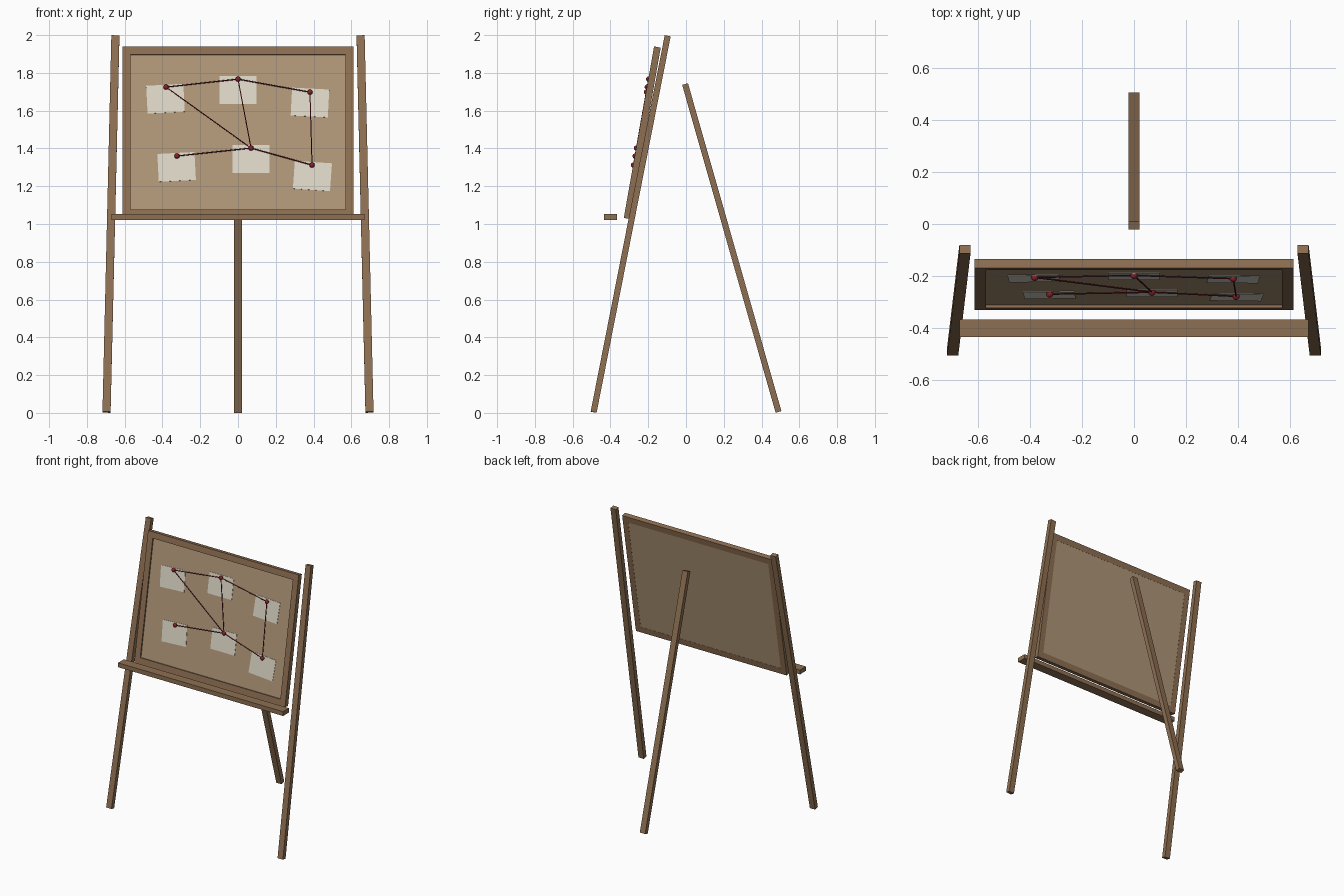
import bpy, bmesh, math
from mathutils import Vector, Matrix

if "Cube" in bpy.data.objects:
    bpy.data.objects.remove(bpy.data.objects["Cube"])


def material(name, rgb):
    m = bpy.data.materials.new(name)
    m.diffuse_color = (*rgb, 1)
    m.use_nodes = True
    m.node_tree.nodes["Principled BSDF"].inputs["Base Color"].default_value = m.diffuse_color
    return m


WOOD = material("wood", (0.27, 0.16, 0.085))
CORK = material("cork", (0.43, 0.31, 0.19))
PAPER = material("paper", (0.72, 0.68, 0.56))
PIN = material("pin_red", (0.25, 0.015, 0.02))
STRING = material("string_red", (0.12, 0.01, 0.015))

# Board space: x right, y depth (front is -y), z up the board
BOARD = Matrix.Translation((0, -0.2315, 1.483)) @ Matrix.Rotation(math.radians(-10), 4, 'X')


def finish(name, bm, mat, matrix=Matrix()):
    bmesh.ops.recalc_face_normals(bm, faces=bm.faces)
    bm.transform(matrix)
    me = bpy.data.meshes.new(name)
    bm.to_mesh(me)
    bm.free()
    me.materials.append(mat)
    ob = bpy.data.objects.new(name, me)
    bpy.context.collection.objects.link(ob)
    return ob


def box(name, size, mat, matrix):
    bm = bmesh.new()
    bmesh.ops.create_cube(bm, size=1, matrix=Matrix.Diagonal((*size, 1)))
    return finish(name, bm, mat, matrix)


def along(p, q):
    """Matrix at the middle of p-q with z along it and x kept sideways."""
    p, q = Vector(p), Vector(q)
    z = (q - p).normalized()
    side = Vector((1, 0, 0)) if abs(z.x) < 0.9 else Vector((0, 1, 0))
    x = (side - z * side.dot(z)).normalized()
    y = z.cross(x)
    m = Matrix((x, y, z)).transposed().to_4x4()
    return Matrix.Translation((p + q) / 2) @ m, (q - p).length


def leg(name, p, q):
    m, length = along(p, q)
    box(name, (0.043, 0.032, length), WOOD, m)


# Easel legs
for s, side in ((-1, "left"), (1, "right")):
    leg("front_leg_" + side, (s * 0.696, -0.489, 0.004), (s * 0.649, -0.097, 1.996))
leg("rear_leg", (0, 0.49, 0.005), (0, -0.005, 1.741))

# Ledge in front of the board
box("ledge", (1.34, 0.068, 0.032), WOOD, Matrix.Translation((0, -0.4, 1.038)))

# Board frame as a mitred ring
bm = bmesh.new()
corners = ((-1, -1), (1, -1), (1, 1), (-1, 1))
loops = [[bm.verts.new((sx * hx, y, sz * hz)) for sx, sz in corners]
         for hx, hz, y in ((0.612, 0.461, -0.018), (0.612, 0.461, 0.018),
                           (0.569, 0.417, 0.018), (0.569, 0.417, -0.018))]
for k in range(4):
    a, b = loops[k], loops[(k + 1) % 4]
    for i in range(4):
        j = (i + 1) % 4
        bm.faces.new((a[i], a[j], b[j], b[i]))
finish("board_frame", bm, WOOD, BOARD)

# Cork panel, recessed at the front and nearly flush at the back
box("cork_panel", (1.138, 0.025, 0.834), CORK, BOARD @ Matrix.Translation((0, 0.0045, 0)))

# Notes: x, height, tilt in degrees
notes = ((-0.384, 1.663, 3), (0, 1.709, 0), (0.381, 1.643, -3),
         (-0.325, 1.302, 3), (0.069, 1.344, 0), (0.394, 1.254, -4))
pins = ((-0.381, 1.725), (0, 1.767), (0.381, 1.698),
        (-0.323, 1.36), (0.069, 1.402), (0.392, 1.312))


def on_board(x, z, out):
    c, s = math.cos(math.radians(10)), math.sin(math.radians(10))
    return Vector((x, -out, (z - 1.483 - out * s) / c))


for i, (x, z, a) in enumerate(notes):
    box(f"note_{i + 1}", (0.197, 0.003, 0.15), PAPER,
        BOARD @ Matrix.Translation(on_board(x, z, 0.009)) @ Matrix.Rotation(math.radians(-a), 4, 'Y'))

# Push pins
points = [on_board(x, z, 0.016) for x, z in pins]
for i, p in enumerate(points):
    bm = bmesh.new()
    bmesh.ops.create_uvsphere(bm, u_segments=12, v_segments=8, radius=0.014)
    for f in bm.faces:
        f.smooth = True
    finish(f"pin_{i + 1}", bm, PIN, BOARD @ Matrix.Translation(p))

# Strings between the pins
for i, j in ((0, 1), (1, 2), (2, 5), (0, 4), (1, 4), (3, 4), (4, 5)):
    m, length = along(points[i], points[j])
    bm = bmesh.new()
    bmesh.ops.create_cone(bm, cap_ends=True, segments=6, radius1=0.003, radius2=0.003, depth=length)
    finish(f"string_{i + 1}_{j + 1}", bm, STRING, BOARD @ m)
